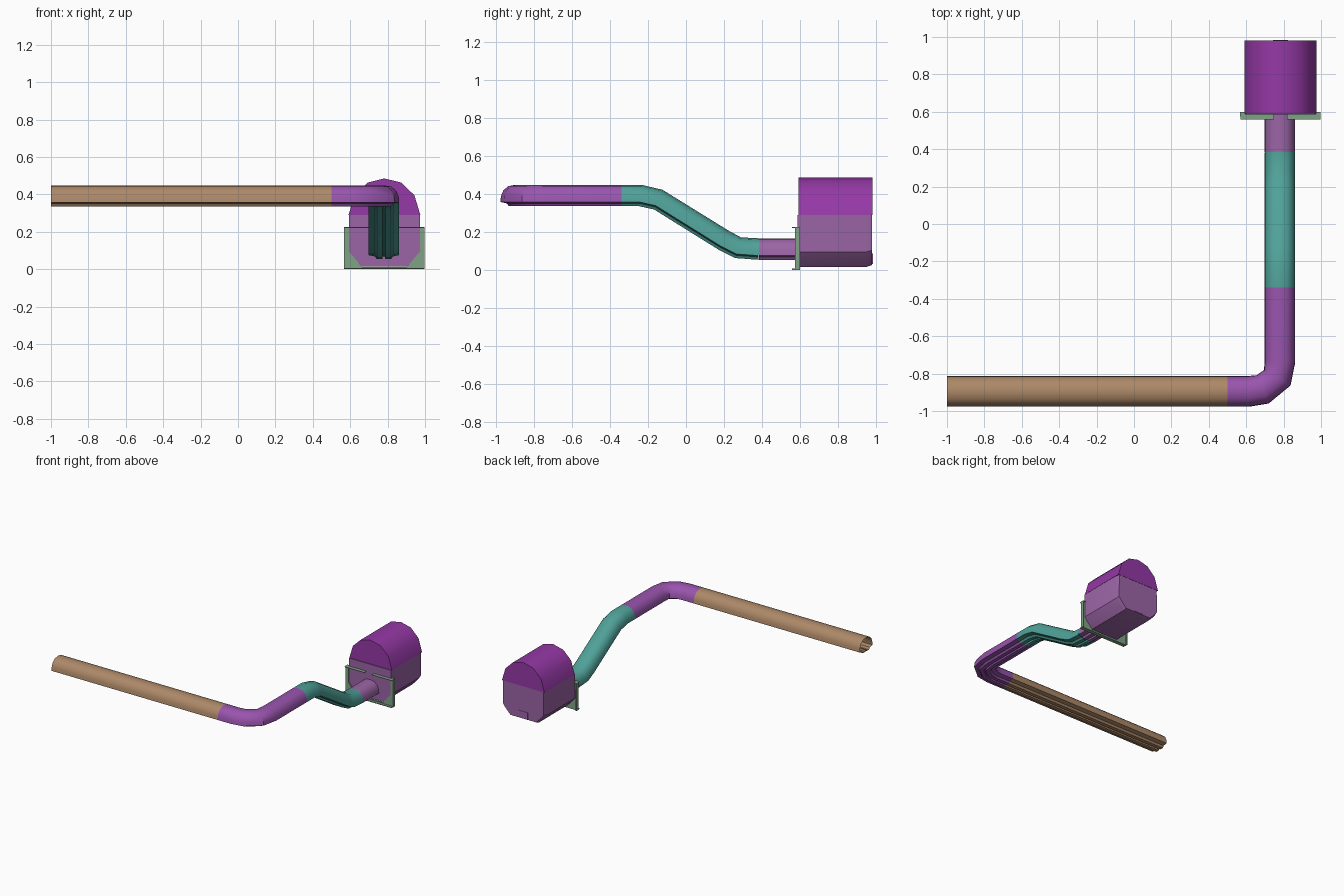
import bpy, bmesh, math
from mathutils import Vector

if "Cube" in bpy.data.objects:
    bpy.data.objects.remove(bpy.data.objects["Cube"])

CX = 0.783  # centre line of the housing and the last tube run


def material(name, rgb):
    m = bpy.data.materials.new(name)
    m.diffuse_color = (*rgb, 1)
    m.use_nodes = True
    m.node_tree.nodes["Principled BSDF"].inputs["Base Color"].default_value = m.diffuse_color
    return m


BROWN = material("brown", (0.42, 0.25, 0.14))
PURPLE = material("purple", (0.32, 0.09, 0.42))
TEAL = material("teal", (0.08, 0.36, 0.32))
MAUVE = material("mauve", (0.33, 0.13, 0.38))
MAGENTA = material("magenta", (0.30, 0.04, 0.38))
GREEN = material("green", (0.22, 0.36, 0.24))


def finish(bm, name, mat, angle=35):
    bmesh.ops.recalc_face_normals(bm, faces=bm.faces)
    me = bpy.data.meshes.new(name)
    bm.to_mesh(me)
    bm.free()
    me.materials.append(mat)
    ob = bpy.data.objects.new(name, me)
    bpy.context.collection.objects.link(ob)
    bpy.ops.object.select_all(action='DESELECT')
    ob.select_set(True)
    bpy.context.view_layer.objects.active = ob
    bpy.ops.object.shade_smooth_by_angle(angle=math.radians(angle))
    return ob


def bridge(bm, rings, caps=False):
    for a, b in zip(rings, rings[1:]):
        for i in range(len(a)):
            j = (i + 1) % len(a)
            bm.faces.new((a[i], a[j], b[j], b[i]))
    if caps:
        bm.faces.new(rings[0])
        bm.faces.new(rings[-1])


# Tube cross-section: domed top, flat flanges, grooved rail underneath
half = [(0.04, 0.047), (0.066, 0.025), (0.079, -0.005), (0.082, -0.037), (0.048, -0.044),
        (0.038, -0.059), (0.008, -0.059), (0.006, -0.045)]
PROFILE = [(0, 0.054)] + half + [(-x, z) for x, z in reversed(half)]


def tangent(pts, i):
    t = Vector()
    if i > 0:
        t += (pts[i] - pts[i - 1]).normalized()
    if i < len(pts) - 1:
        t += (pts[i + 1] - pts[i]).normalized()
    return t.normalized()


def tube(name, path, mat):
    pts = [Vector(p) for p in path]
    bm = bmesh.new()
    rings = []
    for i, p in enumerate(pts):
        t = tangent(pts, i)
        side = t.cross(Vector((0, 0, 1))).normalized()
        up = side.cross(t)
        rings.append([bm.verts.new(p + side * x + up * z) for x, z in PROFILE])
    bridge(bm, rings)
    return finish(bm, name, mat)


def prism(name, outline, y0, y1, mat, angle=35):
    bm = bmesh.new()
    rings = [[bm.verts.new((CX + x, y, z)) for x, z in outline] for y in (y0, y1)]
    bridge(bm, rings, True)
    return finish(bm, name, mat, angle)


def box(name, x0, x1, y0, y1, z0, z1, mat):
    return prism(name, [(x0, z0), (x1, z0), (x1, z1), (x0, z1)], y0, y1, mat)


# Tube runs
Y, Z, X = -0.895, 0.394, 0.78
tube("long_tube", [(-1, Y, Z), (0.5, Y, Z)], BROWN)
tube("corner_tube", [(0.5, Y, Z), (0.61, Y, Z), (0.688, -0.884, Z), (0.766, -0.822, Z),
                     (X, -0.735, Z), (X, -0.34, Z)], PURPLE)
tube("sloping_tube", [(X, -0.34, Z), (X, -0.24, Z), (X, -0.145, 0.372), (X, 0.2, 0.158),
                      (X, 0.275, 0.119), (X, 0.385, 0.112)], TEAL)
tube("inlet_tube", [(X, 0.385, 0.112), (X, 0.59, 0.112)], MAUVE)

# Housing: chamfered lower body with a bevelled rear floor edge
bm = bmesh.new()
low = [(0.19, 0.29), (0.192, 0.095), (0.165, 0.06), (0.12, 0.015)]
outline = low + [(-x, z) for x, z in reversed(low)]
rings = []
for y, s in ((0.586, 1), (0.95, 1), (0.98, 0.96)):
    rings.append([bm.verts.new((CX + x * s, y, 0.29 - (0.29 - z) * s)) for x, z in outline])
bridge(bm, rings, True)
finish(bm, "housing_body", MAUVE)

# Rounded housing cover
cap = [(0.192, 0.29), (0.16, 0.395), (0.09, 0.463)]
prism("housing_cover", cap + [(0, 0.485)] + [(-x, z) for x, z in reversed(cap)],
      0.592, 0.982, MAGENTA, 40)
box("rear_tag", -0.04, 0.04, 0.975, 0.983, 0.03, 0.085, MAUVE)

# Mounting frame: plate with chamfered opening and thin forward lips
inner = [(0.19, 0.225), (0.19, 0.095), (0.12, 0.012)]
frame = [(-0.213, 0.225), (-0.213, 0.004), (0.213, 0.004), (0.213, 0.225)]
prism("frame_plate", frame + inner + [(-x, z) for x, z in reversed(inner)],
      0.578, 0.59, GREEN)
box("frame_bottom_lip", -0.213, 0.213, 0.558, 0.59, 0, 0.006, GREEN)
for side, s in (("left", -1), ("right", 1)):
    box("frame_top_lip_" + side, *sorted((s * 0.035, s * 0.213)), 0.558, 0.6, 0.221, 0.225, GREEN)
    box("frame_side_lip_" + side, *sorted((s * 0.207, s * 0.215)), 0.575, 0.6, 0.0, 0.225, GREEN)
